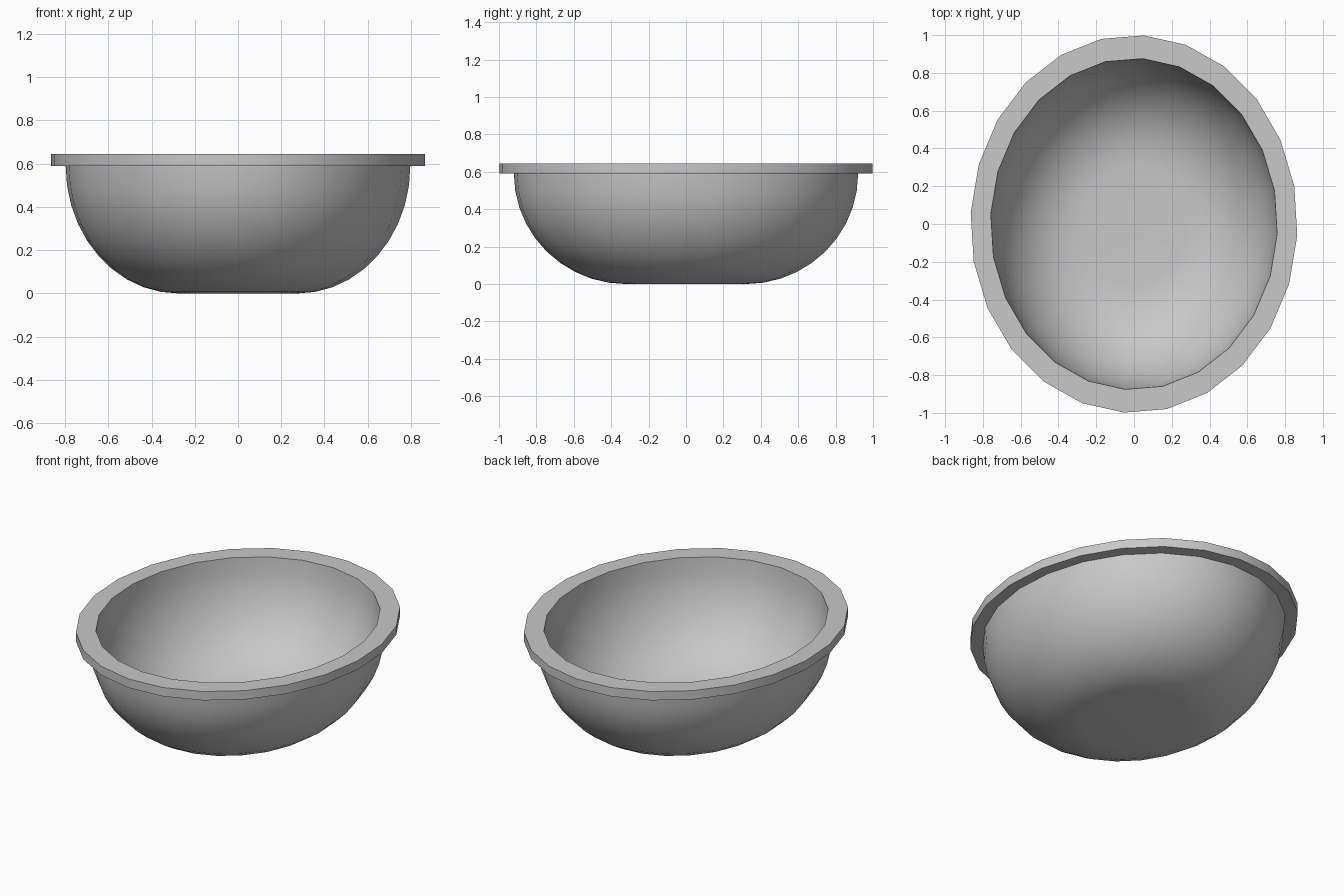
import bpy
import bmesh
from math import sin, cos, pi, radians

SIDES = 24
TURN = radians(-3.5)    # slight twist of the polygon
WIDTH = 0.866           # oval: x radius relative to y radius
FLAT = 0.32             # radius of the flat bottom
STEPS = 10

cube = bpy.data.objects.get("Cube")
if cube:
    bpy.data.objects.remove(cube, do_unlink=True)

grey = bpy.data.materials.new("light_grey")
grey.use_nodes = True
colour = (0.58, 0.58, 0.58, 1)
grey.diffuse_color = colour
grey.node_tree.nodes["Principled BSDF"].inputs["Base Color"].default_value = colour


def wall(radius, bottom, top):
    """Profile from the middle of the floor, round the curve, up the wall."""
    points = [(0, bottom)]
    for i in range(STEPS + 1):
        a = pi / 2 * i / STEPS
        points.append((FLAT + (radius - FLAT) * sin(a),
                       top - (top - bottom) * cos(a)))
    return points


def lathe(name, profile):
    bm = bmesh.new()
    rings = []
    for r, z in profile:
        ring = []
        for k in range(SIDES):
            a = TURN + 2 * pi * k / SIDES
            ring.append(bm.verts.new((r * WIDTH * cos(a), r * sin(a), z)))
        rings.append(ring)
    for low, high in zip(rings, rings[1:]):
        for k in range(SIDES):
            n = (k + 1) % SIDES
            bm.faces.new((low[k], low[n], high[n], high[k]))
    bmesh.ops.remove_doubles(bm, verts=bm.verts, dist=0.0001)
    bmesh.ops.recalc_face_normals(bm, faces=bm.faces)
    mesh = bpy.data.meshes.new(name)
    bm.to_mesh(mesh)
    bm.free()
    mesh.materials.append(grey)
    obj = bpy.data.objects.new(name, mesh)
    bpy.context.collection.objects.link(obj)
    return obj


# Outer bowl, projecting flat rim, then the inside of the bowl
outside = wall(0.922, 0, 0.59)
rim = [(1.0, 0.59), (1.0, 0.645)]
inside = wall(0.877, 0.045, 0.645)
basin = lathe("oval_basin", outside + rim + inside[::-1])

bpy.ops.object.select_all(action='DESELECT')
basin.select_set(True)
bpy.context.view_layer.objects.active = basin
bpy.ops.object.shade_smooth_by_angle(angle=radians(35))
